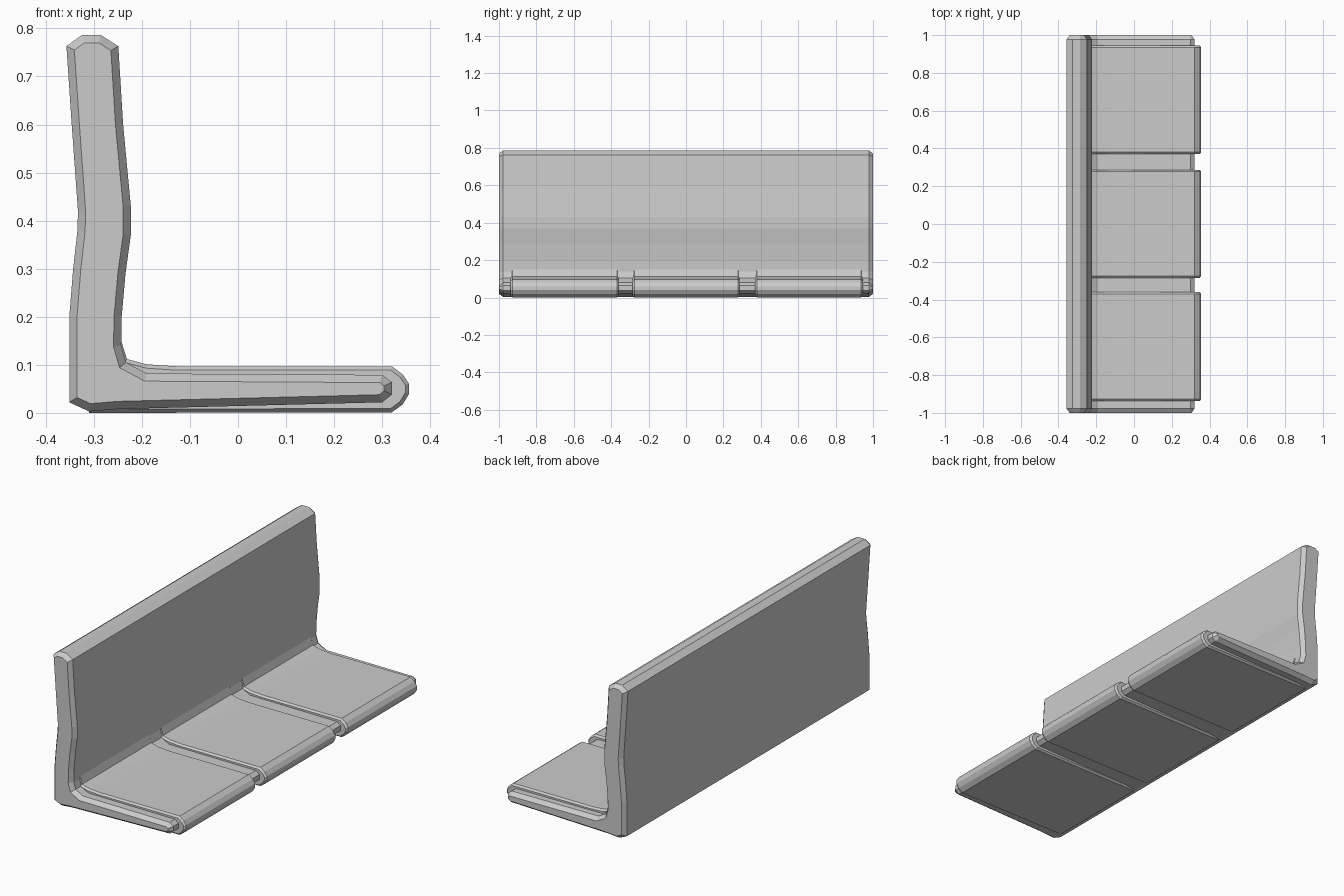
import bpy, bmesh
from mathutils import Vector

if "Cube" in bpy.data.objects:
    bpy.data.objects.remove(bpy.data.objects["Cube"])


def inset_profile(pts, d):
    """Move every corner of a counter-clockwise outline inward by d."""
    out = []
    n = len(pts)
    for i in range(n):
        p = Vector(pts[i])
        a = (p - Vector(pts[i - 1])).normalized()
        b = (Vector(pts[(i + 1) % n]) - p).normalized()
        na, nb = Vector((-a.y, a.x)), Vector((-b.y, b.x))
        out.append(p + (na + nb) * d / (1 + na.dot(nb)))
    return out


def extrude_profile(name, pts, y0, y1, inset, depth):
    """Extrude an x-z outline along y with chamfered ends."""
    small = inset_profile(pts, inset)
    bm = bmesh.new()
    rings = []
    for outline, y in ((small, y0), (pts, y0 + depth), (pts, y1 - depth), (small, y1)):
        rings.append([bm.verts.new((p[0], y, p[1])) for p in outline])
    n = len(pts)
    for r, s in zip(rings, rings[1:]):
        for i in range(n):
            j = (i + 1) % n
            bm.faces.new((r[i], r[j], s[j], s[i]))
    bm.faces.new(rings[0])
    bm.faces.new(rings[-1])
    bmesh.ops.recalc_face_normals(bm, faces=bm.faces)
    mesh = bpy.data.meshes.new(name)
    bm.to_mesh(mesh)
    bm.free()
    ob = bpy.data.objects.new(name, mesh)
    bpy.context.collection.objects.link(ob)
    return ob


# Curved backrest and thin seat base in one L-shaped outline
frame = [
    (-0.31, 0.003), (-0.25, 0.008), (0.30, 0.022), (0.32, 0.038), (0.32, 0.064),
    (0.30, 0.079), (-0.19, 0.082), (-0.233, 0.105), (-0.243, 0.14), (-0.242, 0.20),
    (-0.234, 0.29), (-0.223, 0.37), (-0.223, 0.43), (-0.239, 0.60), (-0.249, 0.763),
    (-0.285, 0.786), (-0.325, 0.786), (-0.357, 0.763), (-0.346, 0.60), (-0.333, 0.42),
    (-0.334, 0.38), (-0.343, 0.30), (-0.351, 0.20), (-0.351, 0.022),
]
extrude_profile("backrest_and_base", frame, -1.0, 1.0, 0.016, 0.022)

# Three thicker seat pads wrapped round the base
pad = [
    (-0.31, 0.0), (0.32, 0.001), (0.343, 0.018), (0.356, 0.04), (0.356, 0.06),
    (0.343, 0.08), (0.32, 0.097), (-0.13, 0.097), (-0.19, 0.101), (-0.231, 0.112),
    (-0.243, 0.15), (-0.29, 0.15),
]
for i, (y0, y1) in enumerate(((-0.937, -0.36), (-0.285, 0.287), (0.37, 0.945))):
    extrude_profile(f"seat_pad_{i + 1}", pad, y0, y1, 0.008, 0.01)
